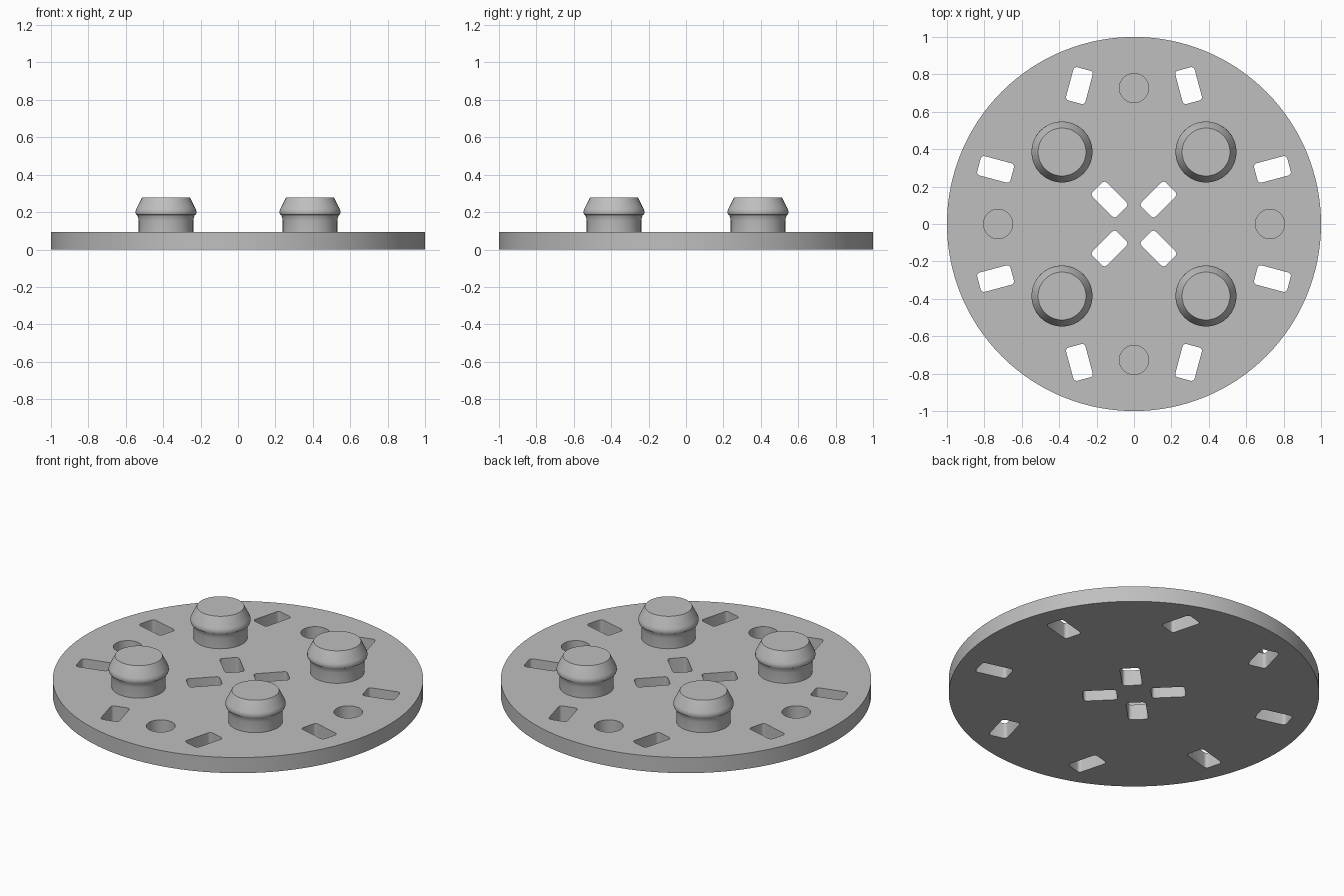
import bpy, bmesh
from math import radians, cos, sin, pi
from mathutils import Matrix, Vector

if "Cube" in bpy.data.objects:
    bpy.data.objects.remove(bpy.data.objects["Cube"])

PLATE_TOP = 0.093

grey = bpy.data.materials.new("plain grey")
grey.use_nodes = True
grey.diffuse_color = (0.52, 0.52, 0.52, 1)
grey.node_tree.nodes["Principled BSDF"].inputs["Base Color"].default_value = grey.diffuse_color


def make_object(name, bm):
    bmesh.ops.recalc_face_normals(bm, faces=bm.faces)
    mesh = bpy.data.meshes.new(name)
    bm.to_mesh(mesh)
    bm.free()
    mesh.materials.append(grey)
    obj = bpy.data.objects.new(name, mesh)
    bpy.context.collection.objects.link(obj)
    return obj


def activate(obj):
    bpy.ops.object.select_all(action='DESELECT')
    obj.select_set(True)
    bpy.context.view_layer.objects.active = obj


def smooth(obj):
    activate(obj)
    bpy.ops.object.shade_smooth_by_angle(angle=radians(25))


def add_cylinder(bm, radius, x, y, low, high, segments):
    bmesh.ops.create_cone(bm, cap_ends=True, segments=segments, radius1=radius, radius2=radius,
                          depth=high - low, matrix=Matrix.Translation((x, y, (low + high) / 2)))


def add_slot(bm, x, y, angle, length=0.184, width=0.107, corner=0.018):
    """Upright prism with a rounded rectangle outline, running through the plate."""
    place = Matrix.Translation((x, y, -0.1)) @ Matrix.Rotation(radians(angle), 4, 'Z')
    ring = []
    for i, (sx, sy) in enumerate([(1, 1), (-1, 1), (-1, -1), (1, -1)]):
        for k in range(5):
            a = (i + k / 4) * pi / 2
            ring.append(bm.verts.new(place @ Vector((sx * (length / 2 - corner) + corner * cos(a),
                                                     sy * (width / 2 - corner) + corner * sin(a), 0))))
    face = bm.faces.new(ring)
    result = bmesh.ops.extrude_face_region(bm, geom=[face])
    top = [v for v in result["geom"] if isinstance(v, bmesh.types.BMVert)]
    bmesh.ops.translate(bm, verts=top, vec=(0, 0, 0.4))


# Round base plate
bm = bmesh.new()
add_cylinder(bm, 1, 0, 0, 0, PLATE_TOP, 128)
plate = make_object("base_plate", bm)

# Cutters: through slots in every quadrant, and four blind round holes
bm = bmesh.new()
for sx in (1, -1):
    for sy in (1, -1):
        flip = sx * sy
        add_slot(bm, 0.292 * sx, 0.74 * sy, 105 * flip)
        add_slot(bm, 0.74 * sx, 0.292 * sy, -15 * flip + 30 * flip)
        add_slot(bm, 0.131 * sx, 0.131 * sy, 45 * flip)
for x, y in ((1, 0), (-1, 0), (0, 1), (0, -1)):
    add_cylinder(bm, 0.078, 0.727 * x, 0.727 * y, 0.015, 0.2, 48)
cutter = make_object("hole_cutter", bm)
cutter.hide_render = True

cut = plate.modifiers.new("holes", 'BOOLEAN')
cut.operation = 'DIFFERENCE'
cut.solver = 'EXACT'
cut.object = cutter
activate(plate)
bpy.ops.object.modifier_apply(modifier=cut.name)
bpy.data.objects.remove(cutter)
smooth(plate)

# Mushroom pegs: neck, flared underside, rounded rim and tapered cap
PEG_PROFILE = [(0, 0.088), (0.146, 0.088), (0.146, 0.155), (0.149, 0.172), (0.154, 0.184),
               (0.160, 0.187), (0.163, 0.196), (0.162, 0.208), (0.158, 0.219), (0.128, 0.278), (0, 0.278)]
for side, sx in (("left", 1), ("right", -1)):
    for end, sy in (("front", -1), ("back", 1)):
        bm = bmesh.new()
        verts = [bm.verts.new((r, 0, z)) for r, z in PEG_PROFILE]
        edges = [bm.edges.new(pair) for pair in zip(verts, verts[1:])]
        bmesh.ops.spin(bm, geom=verts + edges, cent=(0, 0, 0), axis=(0, 0, 1),
                       angle=2 * pi, steps=64, use_duplicate=False)
        bmesh.ops.remove_doubles(bm, verts=bm.verts, dist=0.0005)
        peg = make_object(f"{end}_{side}_peg", bm)
        peg.location = (0.385 * sx, 0.385 * sy, 0)
        smooth(peg)
